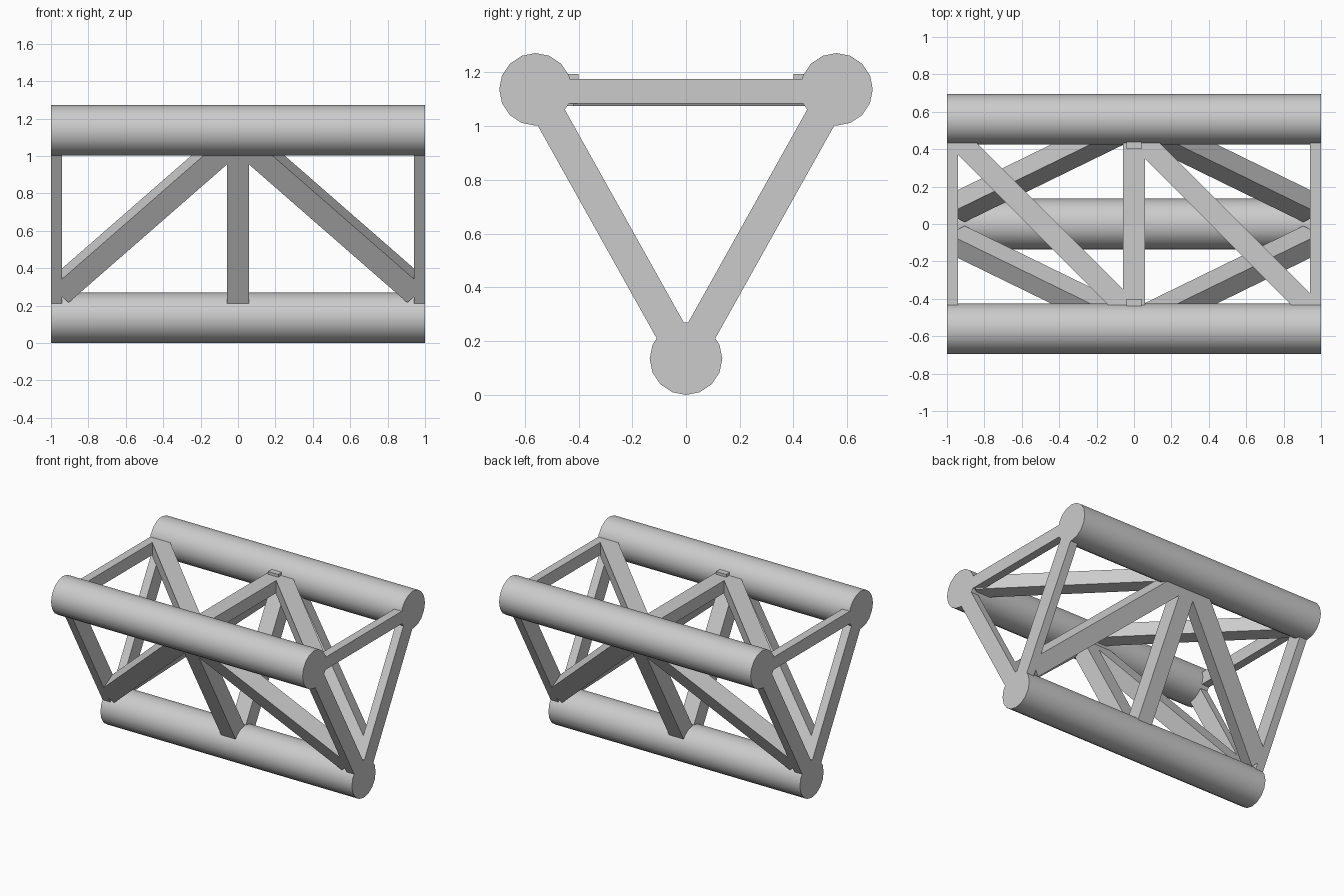
import bpy
import math
from mathutils import Matrix, Vector

cube = bpy.data.objects.get("Cube")
if cube:
    bpy.data.objects.remove(cube, do_unlink=True)

grey = bpy.data.materials.new("light_grey")
grey.use_nodes = True
COLOUR = (0.6, 0.6, 0.6, 1)
grey.diffuse_color = COLOUR
grey.node_tree.nodes["Principled BSDF"].inputs["Base Color"].default_value = COLOUR

R = 0.135
X = Vector((1, 0, 0))
LOW = Vector((0, 0, R))
FRONT = Vector((0, -0.56, 1.137))
BACK = Vector((0, 0.56, 1.137))


def chord(name, centre):
    """Round tube running along x."""
    bpy.ops.mesh.primitive_cylinder_add(vertices=16, radius=R, depth=2,
                                        location=centre, rotation=(0, math.pi / 2, 0))
    ob = bpy.context.object
    ob.name = name
    ob.data.materials.append(grey)
    bpy.ops.object.shade_smooth_by_angle(angle=math.radians(40))


def bar(name, a, b, normal, width, thick):
    """Square bar from a to b, lying flat in the plane with this normal."""
    along = (b - a).normalized()
    side = normal.cross(along).normalized()
    turn = Matrix((side, normal, along)).transposed().to_4x4()
    bpy.ops.mesh.primitive_cube_add(size=1)
    ob = bpy.context.object
    ob.name = name
    ob.data.transform(Matrix.Diagonal((width, thick, (b - a).length, 1)))
    ob.matrix_world = Matrix.Translation((a + b) / 2) @ turn
    ob.data.materials.append(grey)


# Three chords
chord("bottom_chord", LOW)
chord("front_top_chord", FRONT)
chord("back_top_chord", BACK)

# Sloping sides: end posts, middle post and two diagonals each
for side, top in (("front", FRONT), ("back", BACK)):
    up = (top - LOW).normalized()
    normal = X.cross(up).normalized()

    def at(x, v):
        return LOW + X * x + up * v

    for place, x, w in (("right", -0.97, 0.06), ("middle", 0, 0.115), ("left", 0.97, 0.06)):
        bar(f"{side}_{place}_post", at(x, 0.06), at(x, 1.09), normal, w, 0.117)
    for place, s in (("right", -1), ("left", 1)):
        bar(f"{side}_{place}_diagonal", at(s * 0.05, 1.07), at(s * 0.95, 0.17),
            normal, 0.127, 0.117)

# Level top: cross bars and two parallel diagonals
Z = Vector((0, 0, 1))
for place, x, w in (("right", -0.97, 0.06), ("middle", 0, 0.115), ("left", 0.97, 0.06)):
    bar(f"top_{place}_cross_bar", Vector((x, -0.48, 1.13)), Vector((x, 0.48, 1.13)), Z, w, 0.09)
for place, s in (("right", -1), ("left", 1)):
    bar(f"top_{place}_diagonal", Vector((s * 0.49 - 0.46, 0.46, 1.125)),
        Vector((s * 0.49 + 0.46, -0.46, 1.125)), Z, 0.115, 0.1)

# Small tabs where the middle cross bar meets the top chords
for side, s in (("front", -1), ("back", 1)):
    bar(f"{side}_tab", Vector((0, s * 0.4, 1.17)), Vector((0, s * 0.46, 1.17)), Z, 0.08, 0.05)
